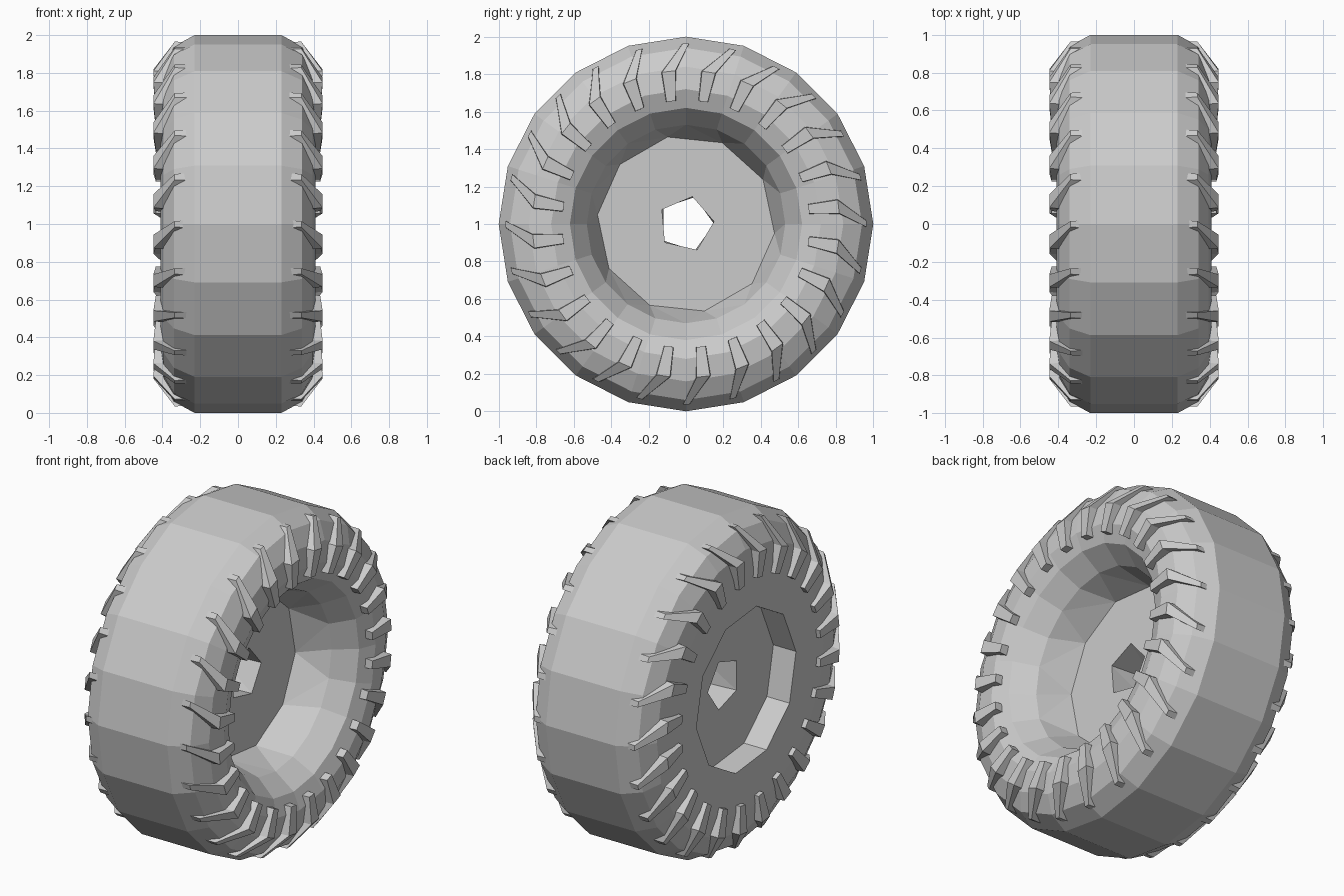
import bpy, bmesh
from math import sin, cos, radians, pi
from mathutils import Vector

if "Cube" in bpy.data.objects:
    bpy.data.objects.remove(bpy.data.objects["Cube"])


def polar(x, r, a):
    # point around the wheel axle, angle measured from +y towards +z
    return Vector((x, r * cos(a), 1 + r * sin(a)))


def finish(bm, name):
    bmesh.ops.recalc_face_normals(bm, faces=bm.faces)
    me = bpy.data.meshes.new(name)
    bm.to_mesh(me)
    bm.free()
    ob = bpy.data.objects.new(name, me)
    bpy.context.collection.objects.link(ob)
    return ob


def add_ring(bm, x, r, n, phase):
    vs = [bm.verts.new(polar(x, r, radians(phase) + 2 * pi * i / n)) for i in range(n)]
    return vs, radians(phase), n


def bridge(bm, A, B):
    # zip two rings together even if they have different side counts
    (va, pa, na), (vb, pb, nb) = A, B
    if na == nb and pa == pb:
        for i in range(na):
            j = (i + 1) % na
            bm.faces.new((va[i], va[j], vb[j], vb[i]))
        return
    i = j = 0
    while i < na or j < nb:
        next_a = pa + 2 * pi * (i + 1) / na
        next_b = pb + 2 * pi * (j + 1) / nb
        if j >= nb or (i < na and next_a <= next_b):
            bm.faces.new((va[i % na], va[(i + 1) % na], vb[j % nb]))
            i += 1
        else:
            bm.faces.new((va[i % na], vb[(j + 1) % nb], vb[j % nb]))
            j += 1


def lathe(name, profile):
    bm = bmesh.new()
    rings = [add_ring(bm, *p) for p in profile]
    for k, ring in enumerate(rings):
        bridge(bm, ring, rings[(k + 1) % len(rings)])
    return finish(bm, name)


# Wheel body: (x, radius, sides, phase), closed section round the axle
lathe("tyre_and_hub", [
    (-0.25, 0.15, 5, 0),        # hub hole, inner side
    (-0.25, 0.475, 10, -6),     # hub disc, inner side
    (-0.40, 0.475, 10, -6),     # shallow recess
    (-0.41, 0.72, 20, 0),       # flat inner sidewall
    (-0.395, 0.84, 20, 0),
    (-0.34, 0.94, 20, 0),
    (-0.23, 1.0, 20, 0),        # tread
    (0.23, 1.0, 20, 0),
    (0.34, 0.94, 20, 0),
    (0.395, 0.84, 20, 0),
    (0.41, 0.72, 20, 0),        # bulging outer sidewall
    (0.37, 0.62, 20, 0),
    (0.25, 0.53, 20, 0),
    (0.05, 0.475, 10, -6),      # deep dish
    (0.05, 0.15, 5, 5),         # hub hole, outer side
])

# Tread lugs: (radius, angle, half width, outer x, root x) from rim to shoulder
STATIONS = [
    (0.66, 0.0, 0.024, 0.435, 0.34),
    (0.82, -0.5, 0.036, 0.448, 0.34),
    (0.965, -7.0, 0.016, 0.335, 0.26),
]
LUGS = 24
bm = bmesh.new()
for side in (-1, 1):
    for k in range(LUGS):
        base = 82 + 360 * k / LUGS
        secs = []
        for r, da, w, xt, xb in STATIONS:
            a = radians(base + da)
            dw = w / r
            secs.append([bm.verts.new(polar(side * x, r, a + s * dw * f))
                         for x, s, f in ((xb, -1, 1.2), (xt, -1, 1), (xt, 1, 1), (xb, 1, 1.2))])
        for A, B in zip(secs, secs[1:]):
            for i in range(4):
                j = (i + 1) % 4
                bm.faces.new((A[i], A[j], B[j], B[i]))
        bm.faces.new(secs[0])
        bm.faces.new(secs[-1])
finish(bm, "sidewall_lugs")
